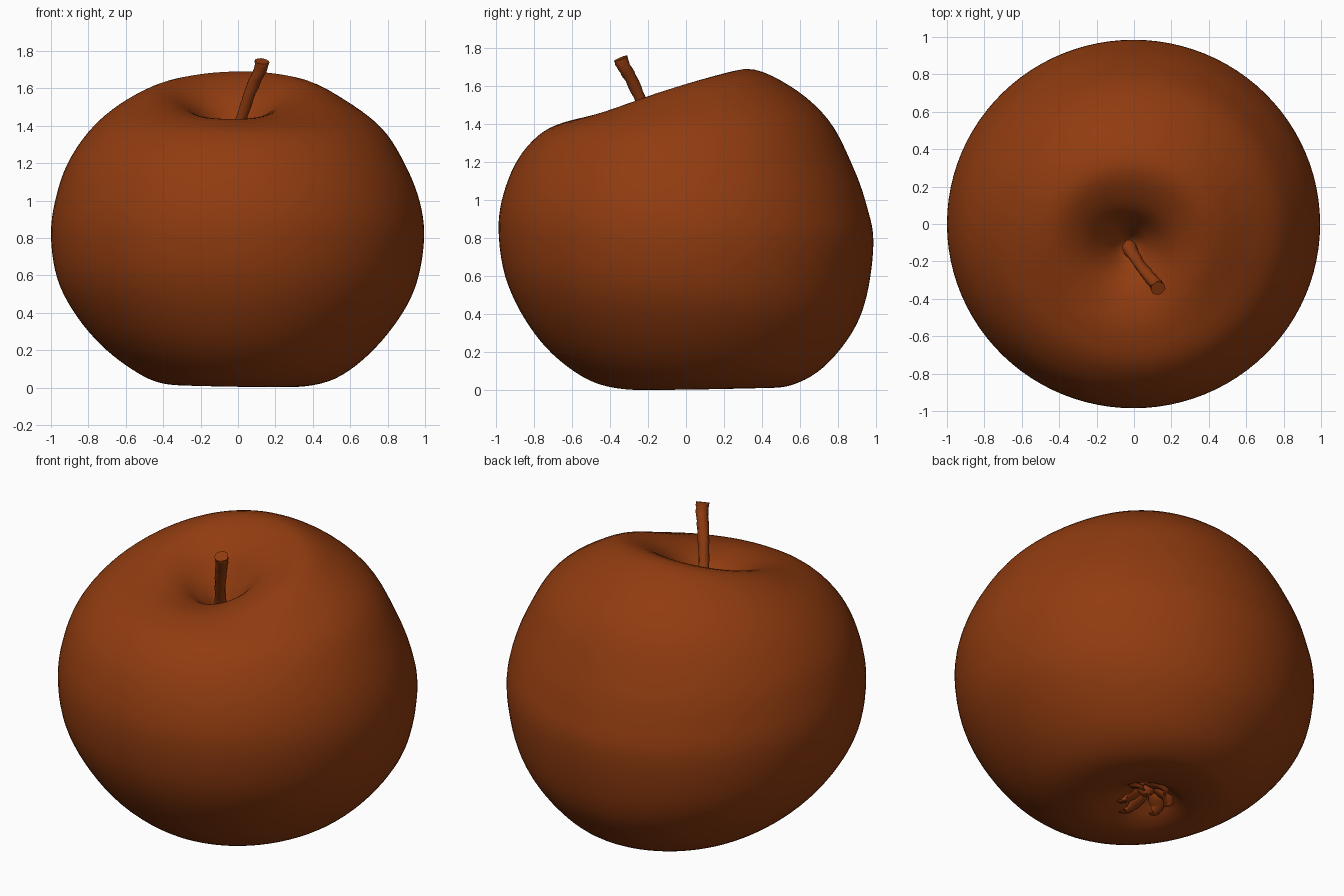
import bpy, bmesh, math, random
from mathutils import Vector

if "Cube" in bpy.data.objects:
    bpy.data.objects.remove(bpy.data.objects["Cube"])

random.seed(4)
skin = bpy.data.materials.new("russet_brown")
skin.diffuse_color = (0.283, 0.045, 0.005, 1)
skin.use_nodes = True
skin.node_tree.nodes["Principled BSDF"].inputs["Base Color"].default_value = skin.diffuse_color

# Outer profiles (radius, height), rim to base, in four directions
RIGHT = [(.12, 1.40), (.25, 1.53), (.42, 1.59), (.60, 1.515), (.77, 1.385), (.89, 1.20), (.97, 1.0), (.995, .80),
         (.955, .56), (.86, .37), (.70, .18), (.52, .05), (.34, .005)]
BACK = [(.10, 1.41), (.20, 1.58), (.38, 1.69), (.58, 1.60), (.75, 1.42), (.88, 1.17), (.95, .97), (.985, .78),
        (.95, .50), (.87, .30), (.72, .12), (.56, .03), (.38, .015)]
LEFT = [(.12, 1.40), (.26, 1.52), (.42, 1.575), (.60, 1.52), (.77, 1.40), (.90, 1.22), (.97, 1.03), (1.0, .82),
        (.965, .58), (.86, .38), (.70, .20), (.50, .06), (.34, .015)]
FRONT = [(.12, 1.35), (.22, 1.41), (.38, 1.435), (.55, 1.425), (.75, 1.36), (.88, 1.22), (.96, 1.03), (.985, .84),
         (.95, .60), (.85, .38), (.70, .19), (.50, .05), (.32, .005)]
TOP = [(0, 1.27), (.04, 1.30)]          # shared stem hollow
BASE = [(.21, .035), (.10, .10), (0, .12)]  # shared calyx hollow
SIDES = [TOP + p + BASE for p in (RIGHT, BACK, LEFT, FRONT)]
N = len(SIDES[0])
AXIS_TOP, AXIS_BASE = Vector((-.03, -.11)), Vector((-.03, .07))


def shift(i):
    """How far the hollows sit off the central axis."""
    if i < 7:
        return AXIS_TOP * [1, 1, 1, .9, .6, .3, 0][i]
    return AXIS_BASE * {N - 4: .4, N - 3: .8, N - 2: 1, N - 1: 1}.get(i, 0)


def point(i, a):
    """Blend the four profiles smoothly around the fruit."""
    out = []
    for k in (0, 1):
        r, b, l, f = (s[i][k] for s in SIDES)
        out.append((r + b + l + f) / 4 + (r - l) / 2 * math.cos(a) + (b - f) / 2 * math.sin(a)
                   + (r + l - b - f) / 4 * math.cos(2 * a))
    s = shift(i)
    return Vector((s.x + out[0] * math.cos(a), s.y + out[0] * math.sin(a), out[1]))


def spline(p, t):
    """Catmull-Rom through a list of points."""
    i = min(int(t), len(p) - 2)
    u = t - i
    b, c = p[i], p[i + 1]
    a = p[i - 1] if i else b
    d = p[i + 2] if i + 2 < len(p) else c
    return .5 * (2 * b + (c - a) * u + (2 * a - 5 * b + 4 * c - d) * u * u + (3 * b - a - 3 * c + d) * u ** 3)


def skin_rings(name, rings):
    """Mesh from closed rings, capped at both ends."""
    bm = bmesh.new()
    rows = [[bm.verts.new(v) for v in ring] for ring in rings]
    n = len(rows[0])
    for p, q in zip(rows, rows[1:]):
        for j in range(n):
            bm.faces.new((p[j], p[(j + 1) % n], q[(j + 1) % n], q[j]))
    bm.faces.new(rows[0])
    bm.faces.new(rows[-1])
    bmesh.ops.remove_doubles(bm, verts=bm.verts, dist=1e-5)
    bmesh.ops.recalc_face_normals(bm, faces=bm.faces)
    me = bpy.data.meshes.new(name)
    bm.to_mesh(me)
    bm.free()
    me.materials.append(skin)
    ob = bpy.data.objects.new(name, me)
    bpy.context.collection.objects.link(ob)
    bpy.ops.object.select_all(action='DESELECT')
    ob.select_set(True)
    bpy.context.view_layer.objects.active = ob
    bpy.ops.object.shade_smooth_by_angle(angle=math.radians(50))
    return ob


def tube(name, path, radii, sides, flat=1.0, steps=4, bump=0.0):
    """Round or flattened tube along a smooth path."""
    pts = [Vector(p) for p in path]
    rad = [Vector((r, 0, 0)) for r in radii]
    rings = []
    total = (len(pts) - 1) * steps
    for k in range(total + 1):
        t = k / steps
        c, r = spline(pts, t), spline(rad, t).x
        d = (spline(pts, min(t + .05, len(pts) - 1)) - spline(pts, max(t - .05, 0))).normalized()
        u = d.cross(Vector((0, 0, 1)))
        u = u.normalized() if u.length > 1e-4 else Vector((1, 0, 0))
        w = d.cross(u)
        rings.append([c + (u * math.cos(a) + w * math.sin(a) * flat) * r * (1 + random.uniform(-bump, bump))
                      for a in (2 * math.pi * j / sides for j in range(sides))])
    return skin_rings(name, rings)


# Fruit body
SEG, SUB = 96, 5
columns = [[point(i, 2 * math.pi * j / SEG) for i in range(N)] for j in range(SEG)]
skin_rings("fruit_body", [[spline(c, k / SUB) for c in columns] for k in range((N - 1) * SUB + 1)])

# Stem, leaning forward and right, with a flared tip
tube("stem", [(-.03, -.12, 1.25), (.0, -.17, 1.38), (.045, -.235, 1.52), (.09, -.29, 1.64), (.12, -.325, 1.70),
              (.128, -.345, 1.745)],
     [.045, .032, .03, .032, .034, .038], 14, bump=.08)

# Withered calyx: curled sepals round a small core
cx, cy = AXIS_BASE
tube("calyx_core", [(cx, cy, .16), (cx, cy, .10), (cx, cy, .07)], [.07, .05, .02], 12, bump=.15)
for n in range(6):
    a = n * math.tau / 6 + random.uniform(-.25, .25)
    s = random.uniform(.85, 1.15)
    path = [(cx + math.cos(a + tw) * r * s, cy + math.sin(a + tw) * r * s, z)
            for r, z, tw in ((.03, .13, 0), (.08, .085, .1), (.13, .055, .25), (.15, .03, .45), (.12, .02, .6))]
    tube("sepal_%d" % (n + 1), path, [.03, .04, .035, .022, .006], 8, flat=.4, bump=.12)
